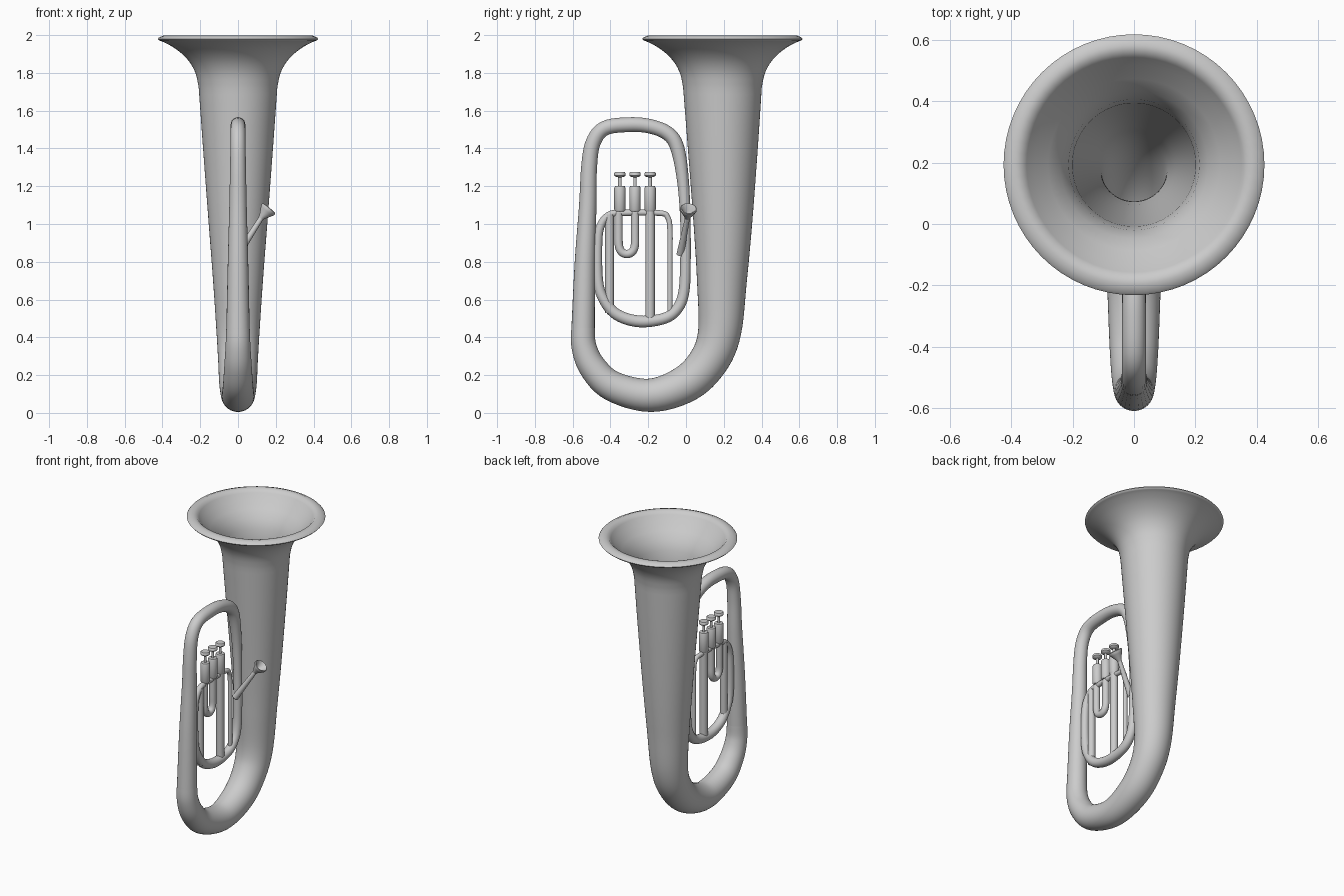
import bpy, bmesh, math
from mathutils import Vector

if "Cube" in bpy.data.objects:
    bpy.data.objects.remove(bpy.data.objects["Cube"])


def catmull(points, steps):
    """Smooth path through the control points (any dimension)."""
    pts = [points[0]] + list(points) + [points[-1]]
    out = []
    for i in range(1, len(pts) - 2):
        a, b, c, d = pts[i - 1:i + 3]
        for s in range(steps):
            t = s / steps
            out.append([0.5 * (2 * q + (r - p) * t + (2 * p - 5 * q + 4 * r - w) * t * t
                               + (3 * q - p - 3 * r + w) * t ** 3)
                        for p, q, r, w in zip(a, b, c, d)])
    out.append(list(points[-1]))
    return out


def finish(name, bm, angle=40):
    bmesh.ops.recalc_face_normals(bm, faces=bm.faces)
    me = bpy.data.meshes.new(name)
    bm.to_mesh(me)
    bm.free()
    ob = bpy.data.objects.new(name, me)
    bpy.context.collection.objects.link(ob)
    bpy.ops.object.select_all(action='DESELECT')
    ob.select_set(True)
    bpy.context.view_layer.objects.active = ob
    bpy.ops.object.shade_smooth_by_angle(angle=math.radians(angle))
    return ob


def skin(bm, rings, caps):
    n = len(rings[0])
    for a, b in zip(rings, rings[1:]):
        for i in range(n):
            bm.faces.new((a[i], a[(i + 1) % n], b[(i + 1) % n], b[i]))
    if caps:
        bm.faces.new(rings[0])
        bm.faces.new(rings[-1])


def planar_rings(bm, path, n):
    """Circles swept along a (y, z, radius) path lying in the x = 0 plane."""
    rings = []
    for i, (y, z, r) in enumerate(path):
        p, q = path[max(i - 1, 0)], path[min(i + 1, len(path) - 1)]
        d = Vector((0, q[0] - p[0], q[1] - p[1])).normalized()
        side = Vector((0, -d.z, d.y))
        rings.append([bm.verts.new(Vector((0, y, z)) + side * r * math.cos(a)
                                   + Vector((r * math.sin(a), 0, 0)))
                      for a in (2 * math.pi * k / n for k in range(n))])
    return rings


def tube(name, points, steps=6, n=24):
    bm = bmesh.new()
    skin(bm, planar_rings(bm, catmull(points, steps), n), True)
    return finish(name, bm)


def lathe(name, profile, base, axis=(0, 0, 1), n=24):
    """Revolve (radius, height) points around an axis starting at base."""
    rot = Vector((0, 0, 1)).rotation_difference(Vector(axis))
    bm = bmesh.new()
    rings = [[bm.verts.new(Vector(base) + rot @ Vector(
        (r * math.cos(2 * math.pi * k / n), r * math.sin(2 * math.pi * k / n), h)))
        for k in range(n)] for r, h in profile]
    skin(bm, rings, True)
    return finish(name, bm)


# Bell throat and bottom bow: outer skin and thin inner bore
bow = [(-.545, .45, .062), (-.54, .35, .066), (-.495, .243, .073), (-.39, .142, .080),
       (-.19, .093, .088), (0, .155, .099), (.12, .275, .105), (.178, .43, .114),
       (.19, .7, .132), (.195, 1.0, .155), (.195, 1.4, .185), (.193, 1.72, .208)]
flare = [(.208, 1.72), (.222, 1.79), (.25, 1.848), (.29, 1.895), (.34, 1.934), (.39, 1.961), (.418, 1.972)]
rim = [(.425, 1.98), (.418, 1.988), (.39, 1.999), (.365, 1.994), (.35, 1.977)]
inner = [(.325, 1.943), (.28, 1.9), (.24, 1.852), (.213, 1.795)]

bm = bmesh.new()
N = 64
low = planar_rings(bm, catmull(bow, 6), N)


def level_ring(r, z):
    return [bm.verts.new((r * math.sin(a), .193 - r * math.cos(a), z))
            for a in (2 * math.pi * k / N for k in range(N))]


rings = low + [level_ring(r, z) for r, z in catmull(flare, 3)[1:] + rim + inner]
bore = [(y, z, r - .007) for y, z, r in catmull(bow, 6)]
rings += planar_rings(bm, bore, N)[::-1]
skin(bm, rings, False)
finish("bell_and_bow", bm, 60)

# Tall outer branch, over the top and down into the inner loop
tube("main_branch", [
    (-.545, .44, .062), (-.535, .8, .054), (-.52, 1.1, .046), (-.513, 1.3, .042),
    (-.492, 1.43, .040), (-.43, 1.507, .039), (-.3, 1.526, .039), (-.19, 1.517, .038),
    (-.095, 1.478, .038), (-.045, 1.40, .037), (-.015, 1.22, .031), (-.003, 1.0, .027),
    (-.003, .8, .028), (-.01, .65, .029), (-.04, .56, .029), (-.11, .502, .029),
    (-.245, .484, .031), (-.365, .52, .030), (-.435, .6, .028), (-.465, .7, .026),
    (-.467, .9, .024), (-.452, .99, .022), (-.41, 1.045, .019), (-.35, 1.058, .017),
    (-.14, 1.058, .015), (-.097, 1.035, .014), (-.085, .97, .014), (-.085, .8, .014),
    (-.085, .53, .014)])

# Straight valve tubes and the small tuning loop
for name, y, z0, z1, r in (("rear_valve_tube", -.19, .49, 1.07, .025),
                           ("front_valve_tube", -.405, .53, 1.05, .023)):
    lathe(name, [(r, 0), (r, z1 - z0)], (0, y, z0))
tube("tuning_loop", [(-.357, 1.06, .022), (-.357, .95, .022), (-.355, .885, .022),
                     (-.34, .852, .022), (-.313, .841, .022), (-.286, .852, .022),
                     (-.271, .885, .022), (-.27, .95, .022), (-.27, 1.06, .022)])

# Three valves, each with casing, stem and finger button
valve = [(.024, 0), (.030, .012), (.030, .125), (.026, .135), (.009, .137), (.009, .182),
         (.024, .186), (.030, .192), (.030, .204), (.026, .209)]
for i, y in enumerate((-.35, -.27, -.19)):
    lathe("valve_%d" % (i + 1), valve, (0, y, 1.065))

# Lead pipe and cup mouthpiece angled out to the side
start, end = Vector((0, -.03, .84)), Vector((.125, .008, 1.035))
lathe("lead_pipe", [(.02, 0), (.013, (end - start).length)], start, end - start)
lathe("mouthpiece", [(.013, -.01), (.018, .005), (.038, .04), (.044, .052), (.044, .060),
                     (.040, .063), (.034, .058), (.022, .035), (.008, .018)],
      end, (.62, .08, .75))
